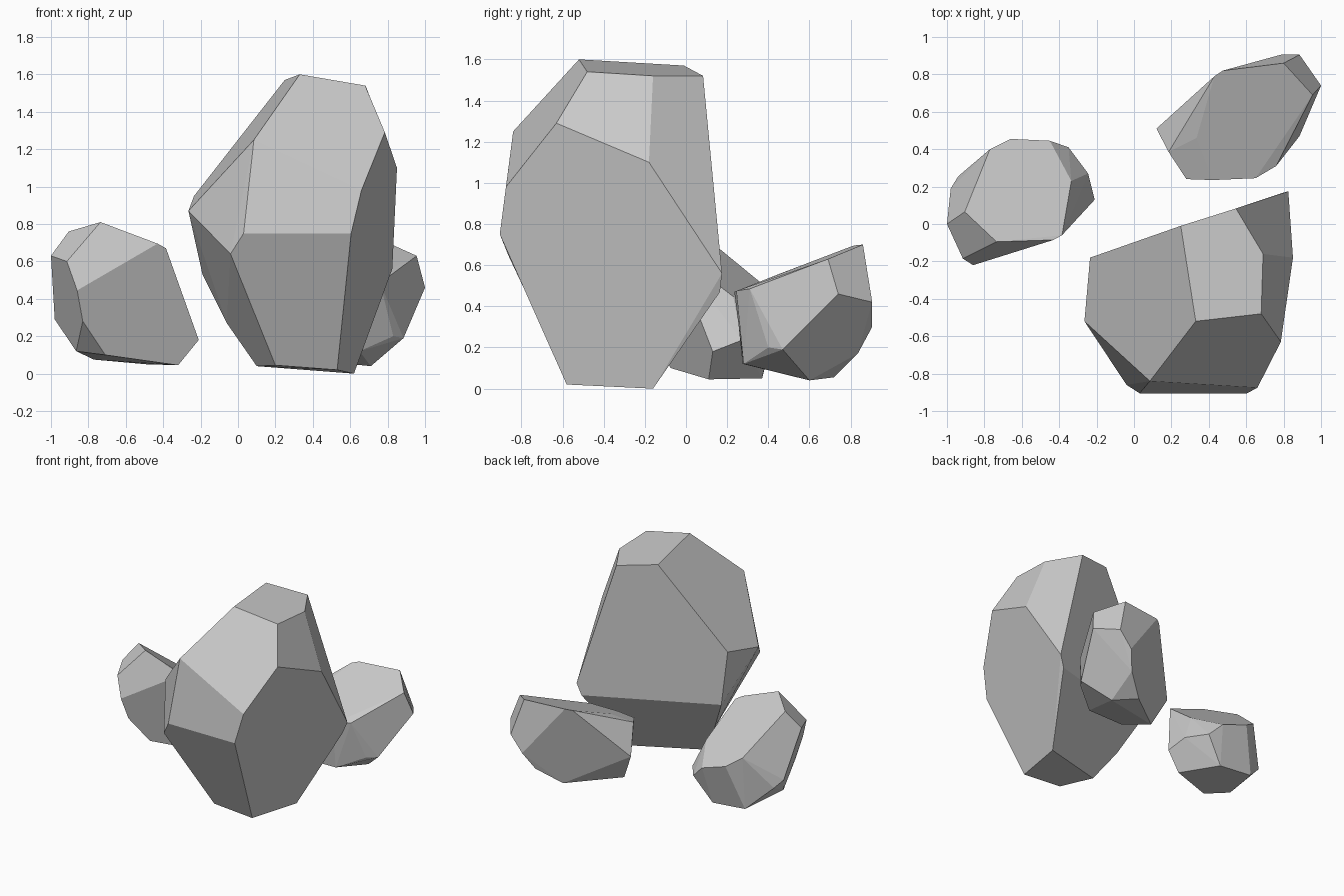
import bpy, bmesh, math


def rock(name, corners):
    """Wrap corner points in a convex hull and merge near-flat triangles into facets."""
    bm = bmesh.new()
    for co in corners:
        bm.verts.new(co)
    res = bmesh.ops.convex_hull(bm, input=bm.verts[:])
    inside = {v for v in res["geom_interior"] + res["geom_unused"]
              if isinstance(v, bmesh.types.BMVert)}
    bmesh.ops.delete(bm, geom=list(inside), context='VERTS')
    bmesh.ops.dissolve_limit(bm, angle_limit=math.radians(4),
                             verts=bm.verts[:], edges=bm.edges[:])
    bmesh.ops.recalc_face_normals(bm, faces=bm.faces[:])
    mesh = bpy.data.meshes.new(name)
    bm.to_mesh(mesh)
    bm.free()
    obj = bpy.data.objects.new(name, mesh)
    bpy.context.collection.objects.link(obj)
    return obj


# Tall boulder: crown, shoulders, belly, foot
rock("tall_rock", [
    (.33, -.52, 1.60), (.25, -.01, 1.57), (.68, -.48, 1.54), (.69, -.16, 1.52), (.545, .083, 1.52),
    (.785, -.63, 1.29), (.85, -.18, 1.10), (.085, -.84, 1.25), (-.235, -.18, .95),
    (-.265, -.52, .87), (.66, -.875, .98), (.605, -.905, .75), (.03, -.905, .75), (-.04, -.86, .64),
    (.825, .175, .56), (.79, .165, .47), (-.19, -.165, .53), (-.06, -.263, .27),
    (.20, -.58, .045), (.53, -.58, .02), (.62, -.16, .0), (.10, -.333, .04)])

# Left rock: sloping top, side ridge, foot
rock("left_rock", [
    (-.735, -.095, .81), (-.905, .065, .76), (-.43, -.085, .695), (-.385, -.06, .67),
    (-1, 0, .63), (-.915, -.185, .60), (-.86, -.22, .445), (-.83, -.17, .28),
    (-.77, .40, .485), (-.66, .455, .41), (-.45, .445, .34), (-.335, .23, .447),
    (-.35, .41, .24), (-.245, .27, .235), (-.21, .13, .18), (-.98, .19, .29), (-.94, .255, .24),
    (-.32, .11, .045), (-.71, -.075, .10), (-.865, .03, .12), (-.77, .37, .075), (-.49, .37, .05)])

# Back rock: tilted flat top, side ridge, foot
rock("back_rock", [
    (.335, .46, .56), (.43, .79, .686), (.475, .82, .696), (.80, .86, .70), (.955, .69, .63),
    (.76, .31, .485), (.65, .245, .475), (.42, .235, .47), (.28, .24, .46), (.185, .385, .505),
    (.12, .51, .30), (1, .74, .46), (.885, .905, .42), (.785, .905, .30), (.885, .47, .19),
    (.83, .40, .20), (.72, .835, .17), (.56, .72, .055), (.71, .60, .04),
    (.22, .45, .09), (.65, .28, .12), (.35, .275, .12)])
